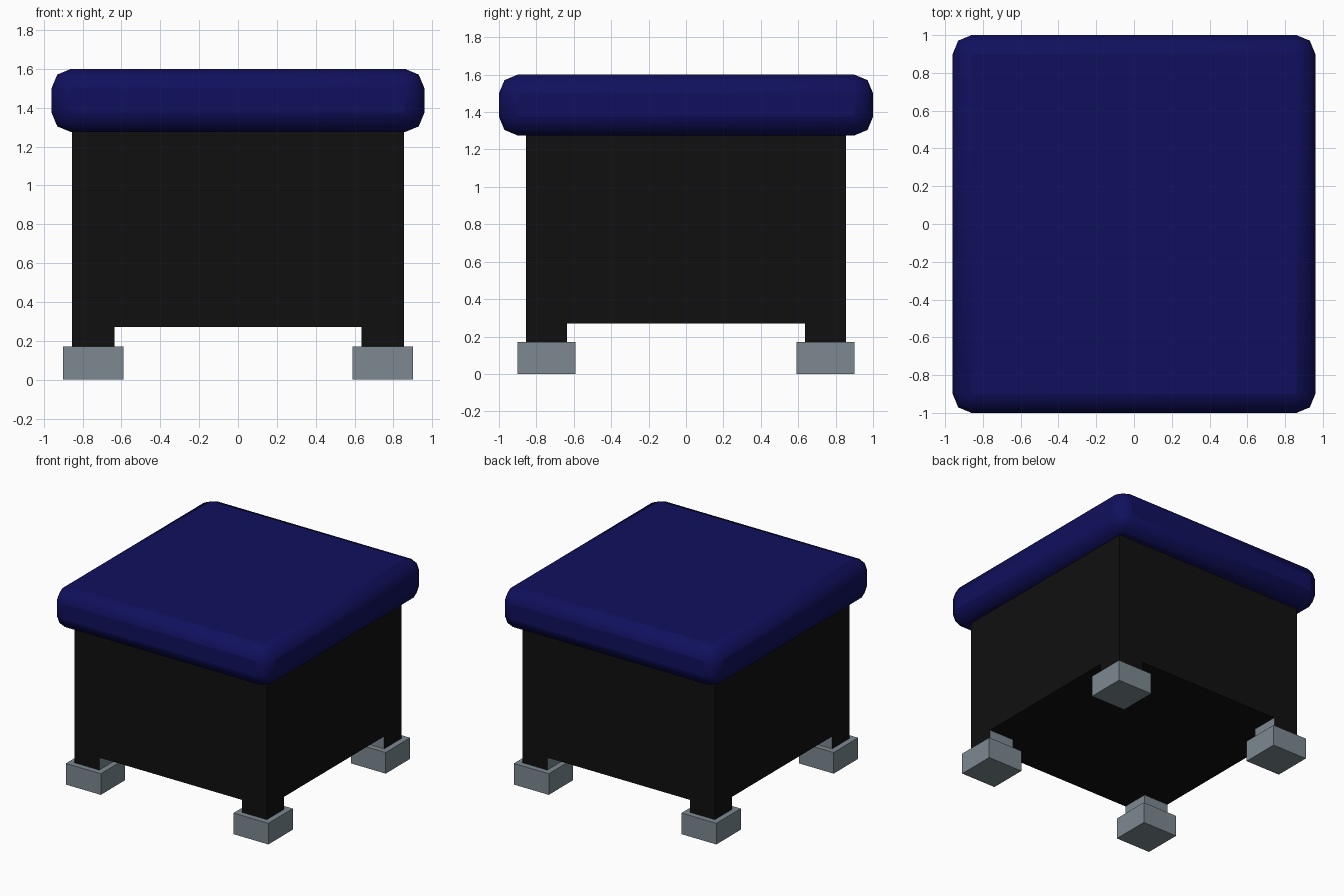
import bpy

if "Cube" in bpy.data.objects:
    bpy.data.objects.remove(bpy.data.objects["Cube"])


def material(name, rgb):
    m = bpy.data.materials.new(name)
    m.diffuse_color = (*rgb, 1)
    m.use_nodes = True
    m.node_tree.nodes["Principled BSDF"].inputs["Base Color"].default_value = m.diffuse_color
    return m


NAVY = material("navy cushion", (0.005, 0.005, 0.11))
BLACK = material("black panel", (0.005, 0.005, 0.005))
GREY = material("blue grey metal", (0.20, 0.25, 0.28))


def box(name, lo, hi, mat):
    centre = [(a + b) / 2 for a, b in zip(lo, hi)]
    bpy.ops.mesh.primitive_cube_add(size=1, location=centre)
    ob = bpy.context.object
    ob.name = name
    ob.scale = [b - a for a, b in zip(lo, hi)]
    bpy.ops.object.transform_apply(location=False, rotation=False, scale=True)
    ob.data.materials.append(mat)
    return ob


# cushion with softly rounded edges
seat = box("seat_cushion", (-0.96, -1, 1.275), (0.96, 1, 1.60), NAVY)
bevel = seat.modifiers.new("round", 'BEVEL')
bevel.width = 0.1
bevel.segments = 2
bpy.ops.object.shade_smooth_by_angle(angle=1.0)

# closed box body
box("body", (-0.855, -0.855, 0.27), (0.855, 0.855, 1.275), BLACK)

# corner legs (black outside, grey inside) standing on block feet
for sx, xname in ((-1, "left"), (1, "right")):
    for sy, yname in ((-1, "front"), (1, "back")):
        def span(a, b, z0, z1):
            xs, ys = sorted((sx * a, sx * b)), sorted((sy * a, sy * b))
            return (xs[0], ys[0], z0), (xs[1], ys[1], z1)

        leg = box(f"{yname}_{xname}_leg", *span(0.635, 0.855, 0.17, 0.27), GREY)
        leg.data.materials.append(BLACK)
        for f in leg.data.polygons:
            if f.normal.x * sx > 0.5 or f.normal.y * sy > 0.5:
                f.material_index = 1
        box(f"{yname}_{xname}_foot", *span(0.59, 0.90, 0, 0.17), GREY)
